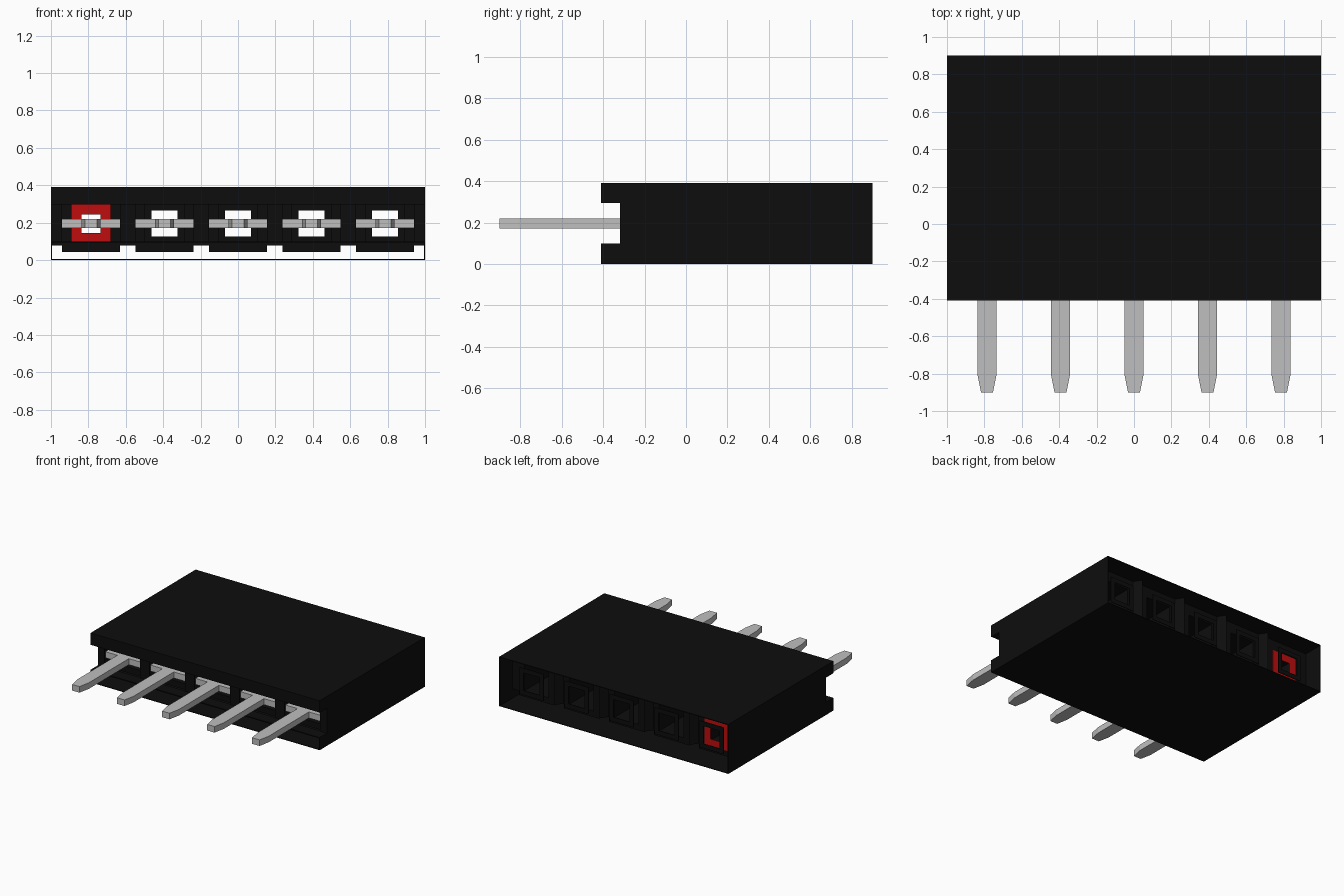
import bpy, bmesh

cube = bpy.data.objects.get("Cube")
if cube:
    bpy.data.objects.remove(cube, do_unlink=True)


def material(name, rgb):
    m = bpy.data.materials.new(name)
    m.use_nodes = True
    m.diffuse_color = (*rgb, 1)
    bsdf = next(n for n in m.node_tree.nodes if n.type == 'BSDF_PRINCIPLED')
    bsdf.inputs["Base Color"].default_value = (*rgb, 1)
    bsdf.inputs["Roughness"].default_value = 0.6
    return m


BLACK = material("black plastic", (0.004, 0.004, 0.004))
METAL = material("silver metal", (0.52, 0.52, 0.52))
RED = material("red marker", (0.52, 0.004, 0.004))


def box(bm, x0, x1, y0, y1, z0, z1):
    ret = bmesh.ops.create_cube(bm, size=1)
    for v in ret["verts"]:
        v.co = ((x0 + x1) / 2 + v.co.x * (x1 - x0),
                (y0 + y1) / 2 + v.co.y * (y1 - y0),
                (z0 + z1) / 2 + v.co.z * (z1 - z0))


def prism(bm, outline, axis, a, b):
    """Extrude a 2D outline along x (outline is y, z) or z (outline is x, y)."""
    def point(p, h):
        return (h, *p) if axis == 'x' else (*p, h)
    faces = [[bm.verts.new(point(p, h)) for p in outline] for h in (a, b)]
    bm.faces.new(faces[0])
    bm.faces.new(faces[1])
    n = len(outline)
    for i in range(n):
        j = (i + 1) % n
        bm.faces.new((faces[0][i], faces[0][j], faces[1][j], faces[1][i]))


def finish(name, bm, mat):
    bmesh.ops.recalc_face_normals(bm, faces=bm.faces)
    me = bpy.data.meshes.new(name)
    bm.to_mesh(me)
    bm.free()
    me.materials.append(mat)
    ob = bpy.data.objects.new(name, me)
    bpy.context.collection.objects.link(ob)
    return ob


def frame(bm, cx, y, outer, inner, t=0.006):
    """Square upright ring facing the back."""
    z = ZC
    box(bm, cx - outer, cx + outer, y - t, y, z + inner, z + outer)
    box(bm, cx - outer, cx + outer, y - t, y, z - outer, z - inner)
    for s in (-1, 1):
        a, b = sorted((cx + s * inner, cx + s * outer))
        box(bm, a, b, y - t, y, z - inner, z + inner)


ZC, H, PITCH = 0.195, 0.39, 0.393
CENTRES = [i * PITCH for i in range(-2, 3)]
FRONT, BACK, NOTCH = -0.41, 0.90, -0.32


def cross_wall(name, y, half_w, z0, z1, bottoms=True):
    """Full-width wall with one opening per contact."""
    bm = bmesh.new()
    box(bm, -0.995, 0.995, y, y + 0.006, z1, H - 0.003)
    box(bm, -0.995, 0.995, y, y + 0.006, 0.078, z0)
    edges = [-0.995]
    for c in CENTRES:
        edges += [c - half_w, c + half_w]
        if bottoms:
            box(bm, c - 0.155, c + 0.155, y, y + 0.006, 0.043, 0.078)
    edges.append(0.995)
    for a, b in zip(edges[::2], edges[1::2]):
        box(bm, a, b, y, y + 0.006, z0, z1)
    finish(name, bm, BLACK)


# outer shell: top, bottom and notched side panels
bm = bmesh.new()
box(bm, -1, 1, FRONT, BACK, H - 0.006, H)
finish("top_panel", bm, BLACK)
bm = bmesh.new()
box(bm, -1, 1, FRONT, BACK, 0, 0.005)
finish("bottom_panel", bm, BLACK)
SIDE = [(FRONT, 0), (BACK, 0), (BACK, H), (FRONT, H),
        (FRONT, 0.295), (NOTCH, 0.295), (NOTCH, 0.10), (FRONT, 0.10)]
for name, s in (("right_panel", -1), ("left_panel", 1)):
    bm = bmesh.new()
    prism(bm, SIDE, 'x', s * 0.994, s)
    finish(name, bm, BLACK)

# front lips above and below the pin slot
bm = bmesh.new()
box(bm, -0.998, 0.998, FRONT, NOTCH, 0.297, H - 0.002)
finish("upper_front_lip", bm, BLACK)
bm = bmesh.new()
box(bm, -0.998, 0.998, FRONT, NOTCH, 0.092, 0.10)
finish("lower_front_lip", bm, BLACK)

# internal walls
cross_wall("front_wall", NOTCH, 0.155, 0.10, 0.297)
cross_wall("inner_wall", -0.20, 0.105, ZC - 0.105, ZC + 0.105)
cross_wall("back_wall", 0.735, 0.105, ZC - 0.105, ZC + 0.105)

# shallow ridges between the sockets
bm = bmesh.new()
for a, b in zip(CENTRES, CENTRES[1:]):
    m = (a + b) / 2
    prism(bm, [(m - 0.04, 0.74), (m + 0.04, 0.74), (m, 0.80)], 'z', 0.08, H - 0.006)
finish("socket_ridges", bm, BLACK)

for i, c in enumerate(CENTRES, 1):
    # square channel and entry frame
    bm = bmesh.new()
    for s in (-1, 1):
        x = c + s * 0.107
        box(bm, x - 0.002, x + 0.002, -0.2, 0.735, ZC - 0.107, ZC + 0.107)
        z = ZC + s * 0.107
        box(bm, c - 0.107, c + 0.107, -0.2, 0.735, z - 0.002, z + 0.002)
    finish(f"channel_{i}", bm, BLACK)
    bm = bmesh.new()
    frame(bm, c, 0.805, 0.105, 0.07)
    finish(f"entry_frame_{i}", bm, BLACK)

    # flat pin with tapered tip and cross shoulders
    bm = bmesh.new()
    half = [(0.032, -0.90), (0.05, -0.81), (0.05, -0.31), (0.155, -0.31), (0.155, -0.22)]
    outline = [(c + x, y) for x, y in half] + [(c - x, y) for x, y in reversed(half)]
    prism(bm, outline, 'z', 0.172, 0.22)
    finish(f"pin_{i}", bm, METAL)

# red ring marking the first contact
bm = bmesh.new()
frame(bm, CENTRES[0], 0.745, 0.105, 0.05)
finish("first_contact_marker", bm, RED)
